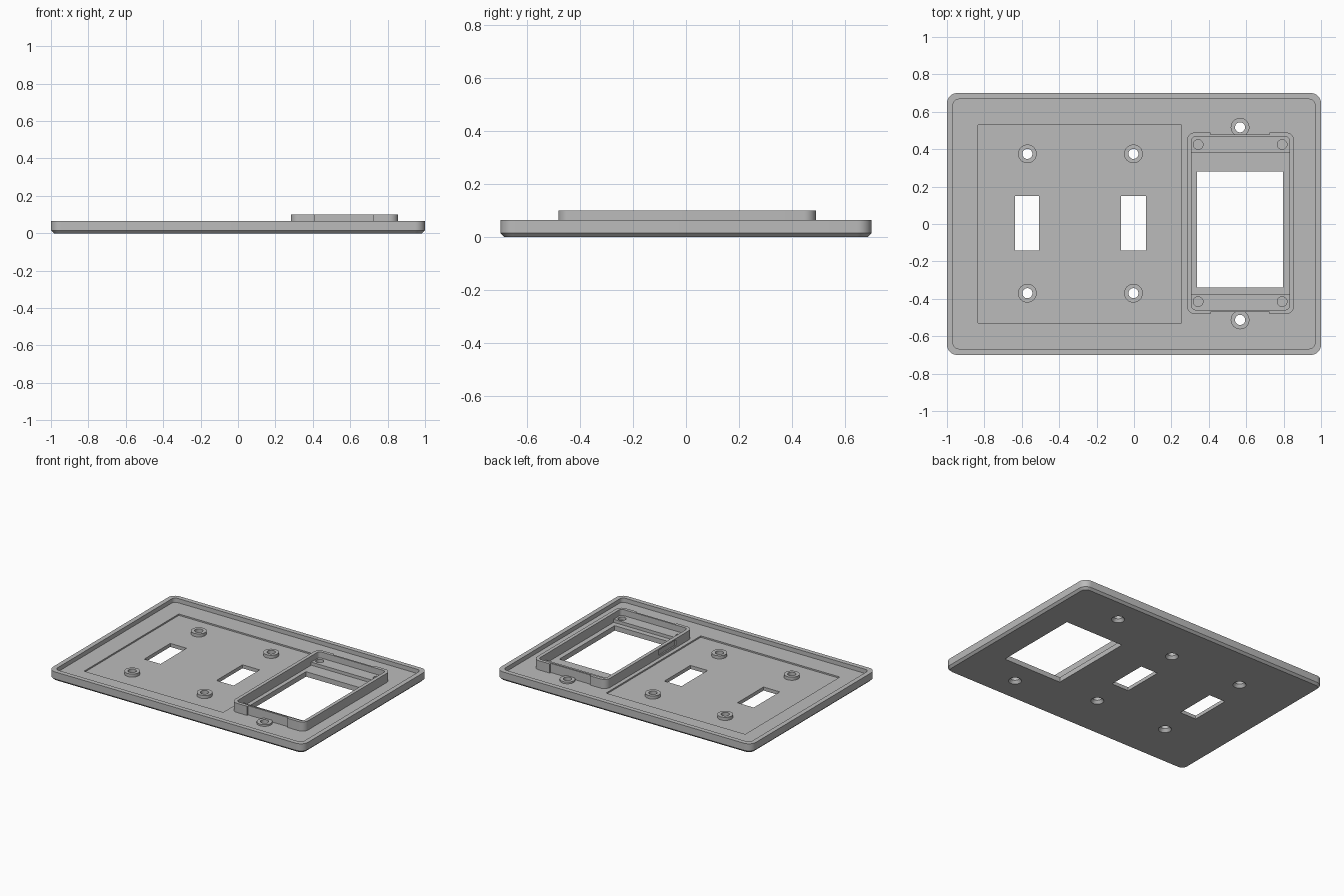
import bpy, bmesh, math

if "Cube" in bpy.data.objects:
    bpy.data.objects.remove(bpy.data.objects["Cube"], do_unlink=True)

grey = bpy.data.materials.new("plastic grey")
grey.use_nodes = True
grey.diffuse_color = (0.5, 0.5, 0.5, 1)
grey.node_tree.nodes["Principled BSDF"].inputs["Base Color"].default_value = (0.5, 0.5, 0.5, 1)


def rounded(x0, x1, y0, y1, r, steps=8):
    """Outline of a rectangle with rounded corners."""
    corners = [(x1 - r, y1 - r), (x0 + r, y1 - r), (x0 + r, y0 + r), (x1 - r, y0 + r)]
    pts = []
    for q, (cx, cy) in enumerate(corners):
        for i in range(steps + 1):
            a = math.pi / 2 * (q + i / steps)
            pts.append((cx + r * math.cos(a), cy + r * math.sin(a)))
    return pts


def box(x0, x1, y0, y1):
    return [(x0, y0), (x1, y0), (x1, y1), (x0, y1)]


def circle(x, y, r, n=32):
    return [(x + r * math.cos(2 * math.pi * i / n), y + r * math.sin(2 * math.pi * i / n))
            for i in range(n)]


def loft(name, layers):
    """Closed solid through (outline, height) layers."""
    bm = bmesh.new()
    rings = [[bm.verts.new((x, y, z)) for x, y in pts] for pts, z in layers]
    for a, b in zip(rings, rings[1:]):
        for i in range(len(a)):
            j = (i + 1) % len(a)
            bm.faces.new((a[i], a[j], b[j], b[i]))
    bm.faces.new(rings[0][::-1])
    bm.faces.new(rings[-1])
    bmesh.ops.recalc_face_normals(bm, faces=bm.faces)
    mesh = bpy.data.meshes.new(name)
    bm.to_mesh(mesh)
    bm.free()
    mesh.materials.append(grey)
    ob = bpy.data.objects.new(name, mesh)
    bpy.context.collection.objects.link(ob)
    return ob


def prism(name, pts, z0, z1):
    return loft(name, [(pts, z0), (pts, z1)])


def cut(ob, *cutters):
    """Subtract each cutter, then delete it."""
    bpy.context.view_layer.objects.active = ob
    for c in cutters:
        mod = ob.modifiers.new("cut", 'BOOLEAN')
        mod.operation = 'DIFFERENCE'
        mod.solver = 'EXACT'
        mod.object = c
        bpy.ops.object.modifier_apply(modifier=mod.name)
        bpy.data.objects.remove(c, do_unlink=True)


FLOOR, RIM, TOP = 0.035, 0.065, 0.1
screws = [(x, y) for x in (-0.57, -0.003) for y in (0.375, -0.37)]
screws += [(0.567, 0.517), (0.567, -0.513)]

# Plate: shallow tray with a chamfered underside and a recess round the switches
plate = loft("wall_plate", [
    (rounded(-0.985, 0.985, -0.685, 0.685, 0.04), 0),
    (rounded(-1, 1, -0.7, 0.7, 0.055), 0.015),
    (rounded(-1, 1, -0.7, 0.7, 0.055), RIM)])
cut(plate,
    prism("cavity", rounded(-0.967, 0.967, -0.667, 0.667, 0.03), FLOOR, 0.2),
    prism("recess", box(-0.835, 0.255, -0.53, 0.53), 0.025, 0.2),
    prism("switch_slot_a", box(-0.636, -0.508, -0.142, 0.15), -0.1, 0.2),
    prism("switch_slot_b", box(-0.07, 0.065, -0.142, 0.15), -0.1, 0.2),
    prism("window", box(0.337, 0.797, -0.34, 0.28), -0.1, 0.2))
for x, y in screws:
    cut(plate, loft("countersink", [
        (circle(x, y, 0.046), -0.005), (circle(x, y, 0.027), 0.02), (circle(x, y, 0.027), 0.2)]))

# Screw bosses
bosses = []
for i, (x, y) in enumerate(screws):
    boss = prism(f"screw_boss_{i + 1}", circle(x, y, 0.05), 0.021, 0.047)
    cut(boss, prism("bore", circle(x, y, 0.027), -0.1, 0.2))
    bosses.append(boss)

# Raised frame with stepped-in ends and a shallow notch on one side
frame = prism("socket_frame", rounded(0.283, 0.856, -0.482, 0.49, 0.045), 0.03, TOP)
cut(frame,
    prism("frame_opening", rounded(0.308, 0.831, -0.459, 0.467, 0.022), -0.1, 0.2),
    prism("end_step_a", box(0.41, 0.725, 0.479, 0.6), -0.1, 0.2),
    prism("end_step_b", box(0.41, 0.725, -0.6, -0.471), -0.1, 0.2),
    prism("side_notch", box(0.2, 0.292, -0.29, -0.1), 0.05, 0.09))

# Mounting ledges with blind screw holes at both ends of the frame
ledges = []
for name, y0, y1, hy in (("back_ledge", 0.38, 0.475, 0.425), ("front_ledge", -0.467, -0.377, -0.415)):
    ledge = prism(name, box(0.3, 0.839, y0, y1), 0.03, 0.057)
    cut(ledge, *[prism("hole", circle(x, hy, 0.026), -0.1, 0.2) for x in (0.343, 0.792)])
    ledges.append(ledge)

# Smooth shading with sharp edges kept
for ob in [plate, frame] + bosses + ledges:
    bpy.ops.object.select_all(action='DESELECT')
    ob.select_set(True)
    bpy.context.view_layer.objects.active = ob
    bpy.ops.object.shade_smooth_by_angle(angle=math.radians(30))
